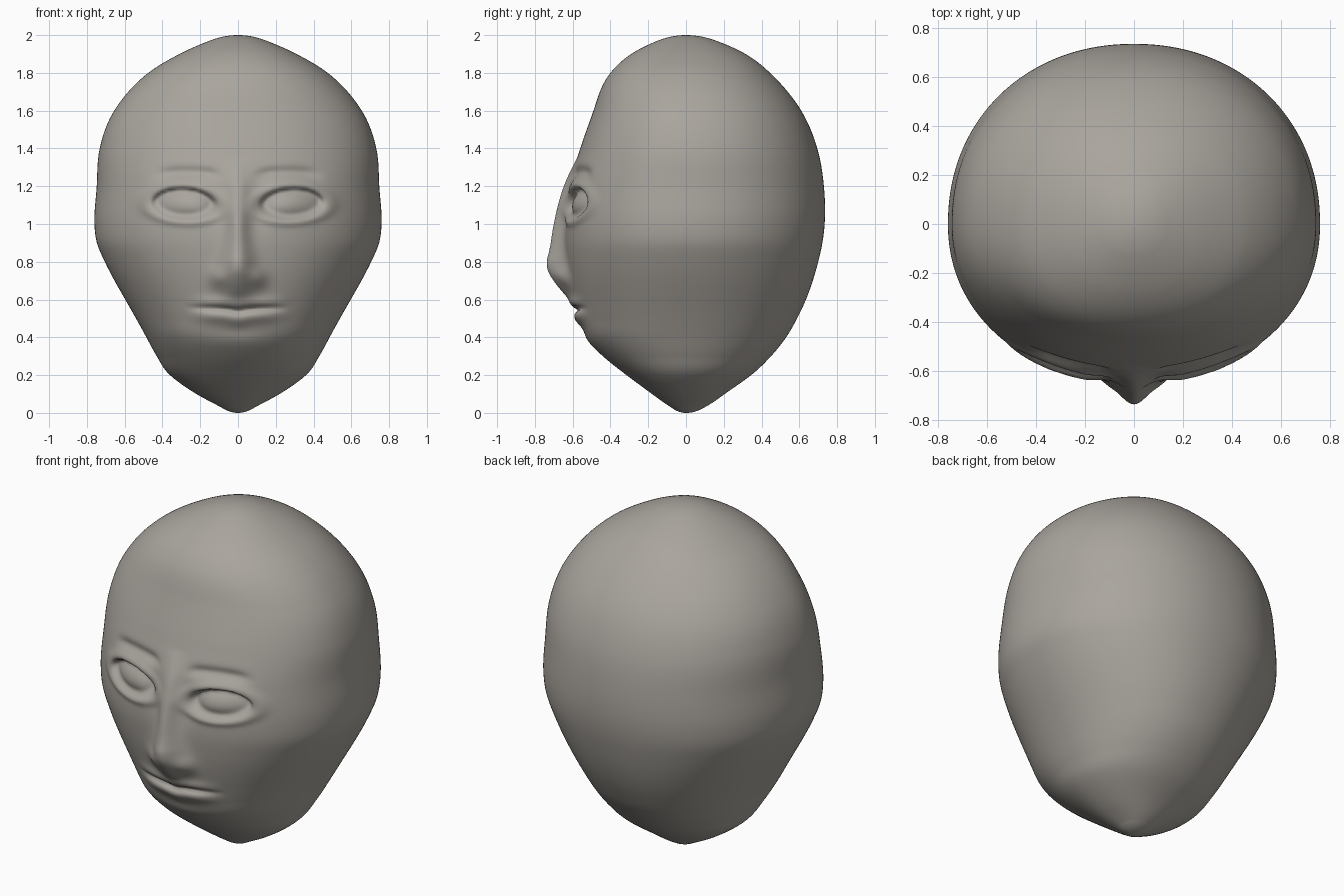
import bpy, bmesh, math

if "Cube" in bpy.data.objects:
    bpy.data.objects.remove(bpy.data.objects["Cube"])

RINGS, SEGS = 240, 288

# Head profile: height, half width, front depth, back depth
PROFILE = [
    (0.03, 0.090, 0.080, 0.100), (0.1, 0.220, 0.180, 0.205), (0.2, 0.360, 0.315, 0.345),
    (0.3, 0.430, 0.440, 0.450), (0.4, 0.485, 0.535, 0.530), (0.5, 0.540, 0.570, 0.588),
    (0.6, 0.597, 0.595, 0.635), (0.8, 0.705, 0.635, 0.700), (0.9, 0.747, 0.645, 0.722),
    (1.0, 0.760, 0.645, 0.734), (1.2, 0.748, 0.622, 0.730), (1.4, 0.732, 0.560, 0.695),
    (1.6, 0.655, 0.490, 0.610), (1.8, 0.475, 0.400, 0.445), (1.9, 0.310, 0.290, 0.315),
    (1.97, 0.150, 0.150, 0.160)]

# Nose ridge: height, projection
NOSE = [(0.56, 0.0), (0.60, 0.022), (0.65, 0.055), (0.70, 0.083), (0.75, 0.102), (0.80, 0.102),
        (0.85, 0.085), (0.90, 0.071), (1.0, 0.055), (1.1, 0.04), (1.2, 0.025), (1.35, 0.0)]


def interp(pts, z):
    """Smooth monotone-style cubic through (z, value) pairs."""
    if z <= pts[0][0]:
        return pts[0][1]
    if z >= pts[-1][0]:
        return pts[-1][1]
    i = next(k for k in range(len(pts) - 1) if z <= pts[k + 1][0])

    def slope(k):
        a, b = pts[max(k - 1, 0)], pts[min(k + 1, len(pts) - 1)]
        return (b[1] - a[1]) / (b[0] - a[0])
    (z0, v0), (z1, v1) = pts[i], pts[i + 1]
    h = z1 - z0
    t = (z - z0) / h
    return ((2*t**3 - 3*t**2 + 1) * v0 + (t**3 - 2*t**2 + t) * h * slope(i)
            + (3*t**2 - 2*t**3) * v1 + (t**3 - t**2) * h * slope(i + 1))


def ratio_table(col):
    """Profile column relative to a unit sphere, so the poles stay round."""
    return [(p[0], p[col] / math.sqrt(1 - (p[0] - 1) ** 2)) for p in PROFILE]


WIDTH, FRONT, BACK = ratio_table(1), ratio_table(2), ratio_table(3)


def bump(v, centre, size):
    return math.exp(-((v - centre) / size) ** 2)


def step(a, b, v):
    t = min(max((v - a) / (b - a), 0), 1)
    return t * t * (3 - 2 * t)


def face_relief(x, z):
    """Outward displacement of the face at side distance x and height z."""
    x = abs(x)
    # nose ridge, wings and bridge
    sig = 0.055 + 0.035 * step(1.0, 0.72, z)
    d = interp(NOSE, z) * bump(x, 0, sig)
    d += 0.022 * bump(x, 0.105, 0.05) * bump(z, 0.715, 0.05)
    # lips: upper lip, parting crease, lower lip, hollow above the chin
    mx = step(0.30, 0.10, x)
    line = 0.555 - 0.012 * bump(x, 0, 0.06) + 0.08 * x * x
    d += mx * (0.014 * bump(z, line + 0.03, 0.03) - 0.022 * bump(z, line - 0.004, 0.013)
               + 0.020 * bump(z, line - 0.045, 0.035))
    d -= 0.010 * bump(x, 0, 0.16) * bump(z, 0.43, 0.04)
    # brow crease
    d -= 0.020 * bump(z, 1.275 - 0.5 * (x - 0.27) ** 2, 0.028) * step(0.06, 0.16, x) * step(0.48, 0.34, x)
    # eye: lid rim, sharp upper recess, rounded eyeball
    ex, ez = (x - 0.285) / 0.175, z - 1.10 - 0.04 * (x - 0.285)
    if abs(ex) < 1.7:
        up, low = 0.092, 0.078
        r = math.hypot(ex, ez / (up if ez > 0 else low))
        d += 0.012 * bump(r, 1.2, 0.22)
        soft = 0.18 + 0.28 * step(0.03, -0.05, ez)
        inside = step(1.0 + 0.05, 1.0 - soft, r)
        d += inside * (-0.058 + 0.052 * max(0, 1 - 0.8 * r * r))
    # hollow beside the bridge of the nose
    d -= 0.018 * bump(x, 0.12, 0.06) * bump(z, 1.10, 0.10)
    return d


def spow(v, e):
    return math.copysign(abs(v) ** e, v)


def head_point(phi, u):
    z = 1 - math.cos(phi)
    s = math.sin(phi)
    a = u + 0.35 * math.sin(u)          # u = pi is the face, sampled densely
    c, n = math.cos(a), math.sin(a)
    x = interp(WIDTH, z) * s * spow(n, 0.95)
    y = interp(BACK if c > 0 else FRONT, z) * s * spow(c, 0.95)
    if c < -0.15:
        d = face_relief(x, z) * step(-0.15, -0.45, c)
        y -= d
    return x, y, z


# Head and face as one closed surface
bm = bmesh.new()
rings = []
for i in range(1, RINGS):
    rings.append([bm.verts.new(head_point(math.pi * i / RINGS, 2 * math.pi * j / SEGS))
                  for j in range(SEGS)])
bottom, top = bm.verts.new((0, 0, 0)), bm.verts.new((0, 0, 2))
for lo, hi in zip(rings, rings[1:]):
    for j in range(SEGS):
        k = (j + 1) % SEGS
        bm.faces.new((lo[j], lo[k], hi[k], hi[j]))
for j in range(SEGS):
    k = (j + 1) % SEGS
    bm.faces.new((bottom, rings[0][k], rings[0][j]))
    bm.faces.new((top, rings[-1][j], rings[-1][k]))
bmesh.ops.recalc_face_normals(bm, faces=bm.faces)
for f in bm.faces:
    f.smooth = True
mesh = bpy.data.meshes.new("head")
bm.to_mesh(mesh)
bm.free()
head = bpy.data.objects.new("head", mesh)
bpy.context.collection.objects.link(head)

clay = bpy.data.materials.new("warm grey clay")
clay.diffuse_color = (0.40, 0.375, 0.34, 1)
clay.use_nodes = True
clay.node_tree.nodes["Principled BSDF"].inputs["Base Color"].default_value = clay.diffuse_color
mesh.materials.append(clay)
